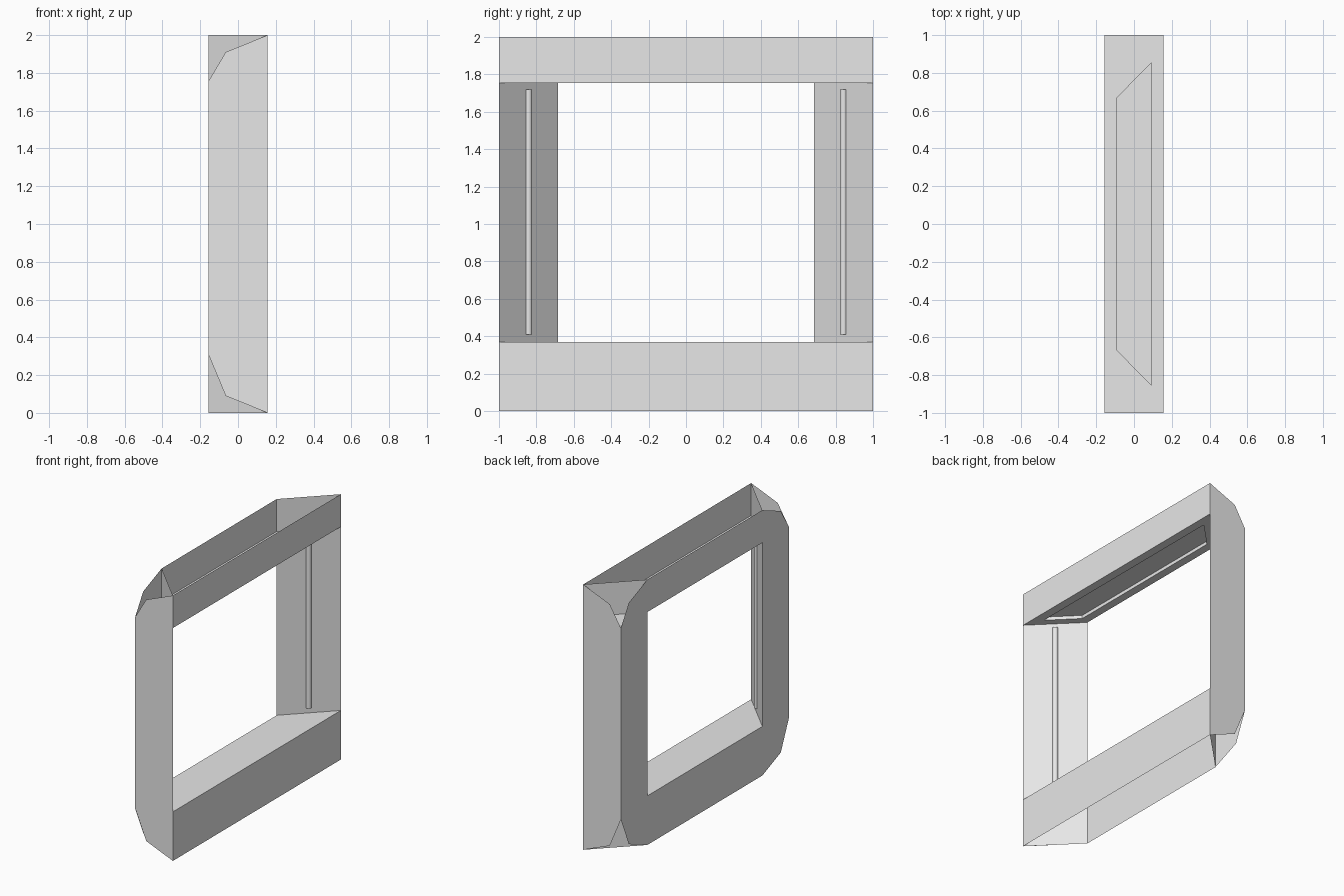
import bpy
import bmesh
from mathutils import Vector

cube = bpy.data.objects.get("Cube")
if cube:
    bpy.data.objects.remove(cube, do_unlink=True)

X = 0.157                # half depth
Y = 0.685                # half width of the opening
LOW, HIGH = 0.37, 1.755  # opening bottom and top

grey = bpy.data.materials.new("light_grey")
grey.use_nodes = True
grey.diffuse_color = (0.8, 0.8, 0.8, 1)
grey.node_tree.nodes["Principled BSDF"].inputs["Base Color"].default_value = (0.8, 0.8, 0.8, 1)


def finish(name, bm, mirror=False):
    mesh = bpy.data.meshes.new(name)
    bm.to_mesh(mesh)
    bm.free()
    mesh.materials.append(grey)
    obj = bpy.data.objects.new(name, mesh)
    bpy.context.collection.objects.link(obj)
    if mirror:
        mod = obj.modifiers.new("Mirror", 'MIRROR')
        mod.use_axis = (False, True, False)
    return obj


def sheet(name, points, normal, mirror=False):
    """One flat panel, turned to face the given direction."""
    bm = bmesh.new()
    face = bm.faces.new([bm.verts.new(p) for p in points])
    face.normal_update()
    if face.normal.dot(Vector(normal)) < 0:
        face.normal_flip()
    return finish(name, bm, mirror)


# Outer side panels with clipped corners
sheet("side_panel", [(X, 1, 2), (-0.065, 1, 1.91), (-X, 1, HIGH), (-X, 1, 0.31),
                     (-0.065, 1, 0.09), (X, 1, 0)], (0, 1, 0), True)

# Slanted inner reveals, running the full height
sheet("slanted_reveal", [(X, 1, 0), (X, 1, 2), (-X, Y, 2), (-X, Y, 0)], (1, -1, 0), True)

# Back frame around the opening with clipped corners
half = [(0, 2), (Y, 2), (0.905, 1.91), (1, HIGH), (1, 0.31), (0.905, 0.09), (Y, 0),
        (0, 0), (0, LOW), (Y, LOW), (Y, HIGH), (0, HIGH)]
sheet("back_frame", [(-X, y, z) for y, z in half], (-1, 0, 0), True)

# Rails across the open side
for name, z0, z1 in (("bottom_rail", 0, LOW), ("top_rail", HIGH, 2)):
    sheet(name, [(X, -1, z0), (X, 1, z0), (X, 1, z1), (X, -1, z1)], (1, 0, 0))

# Sill
rect = [(X, -1), (X, 1), (-X, 1), (-X, -1)]
sheet("sill", [(x, y, LOW) for x, y in rect], (0, 0, 1))

# Head panel with a shallow trapezoid recess on its underside
bm = bmesh.new()
recess = [(0.092, -0.855), (0.092, 0.855), (-0.095, 0.667), (-0.095, -0.667)]
loops = [[bm.verts.new((x, y, z)) for x, y in outline]
         for outline, z in ((rect, HIGH), (recess, HIGH), (recess, HIGH + 0.025))]
for a, b in zip(loops, loops[1:]):
    for i in range(4):
        j = (i + 1) % 4
        bm.faces.new((a[i], b[i], b[j], a[j]))
bm.faces.new(loops[-1])
bmesh.ops.recalc_face_normals(bm, faces=bm.faces)
bm.normal_update()
if sum(f.normal.z * f.calc_area() for f in bm.faces) > 0:
    bmesh.ops.reverse_faces(bm, faces=bm.faces)
finish("head_panel", bm)

# Upright round strips in the middle of each reveal
bm = bmesh.new()
bmesh.ops.create_cone(bm, cap_ends=True, segments=24, radius1=0.02, radius2=0.02, depth=1.31)
bmesh.ops.translate(bm, verts=bm.verts, vec=(0, 0.8425, 1.065))
strip = finish("upright_strip", bm, True)
bpy.context.view_layer.objects.active = strip
strip.select_set(True)
bpy.ops.object.shade_smooth_by_angle()
